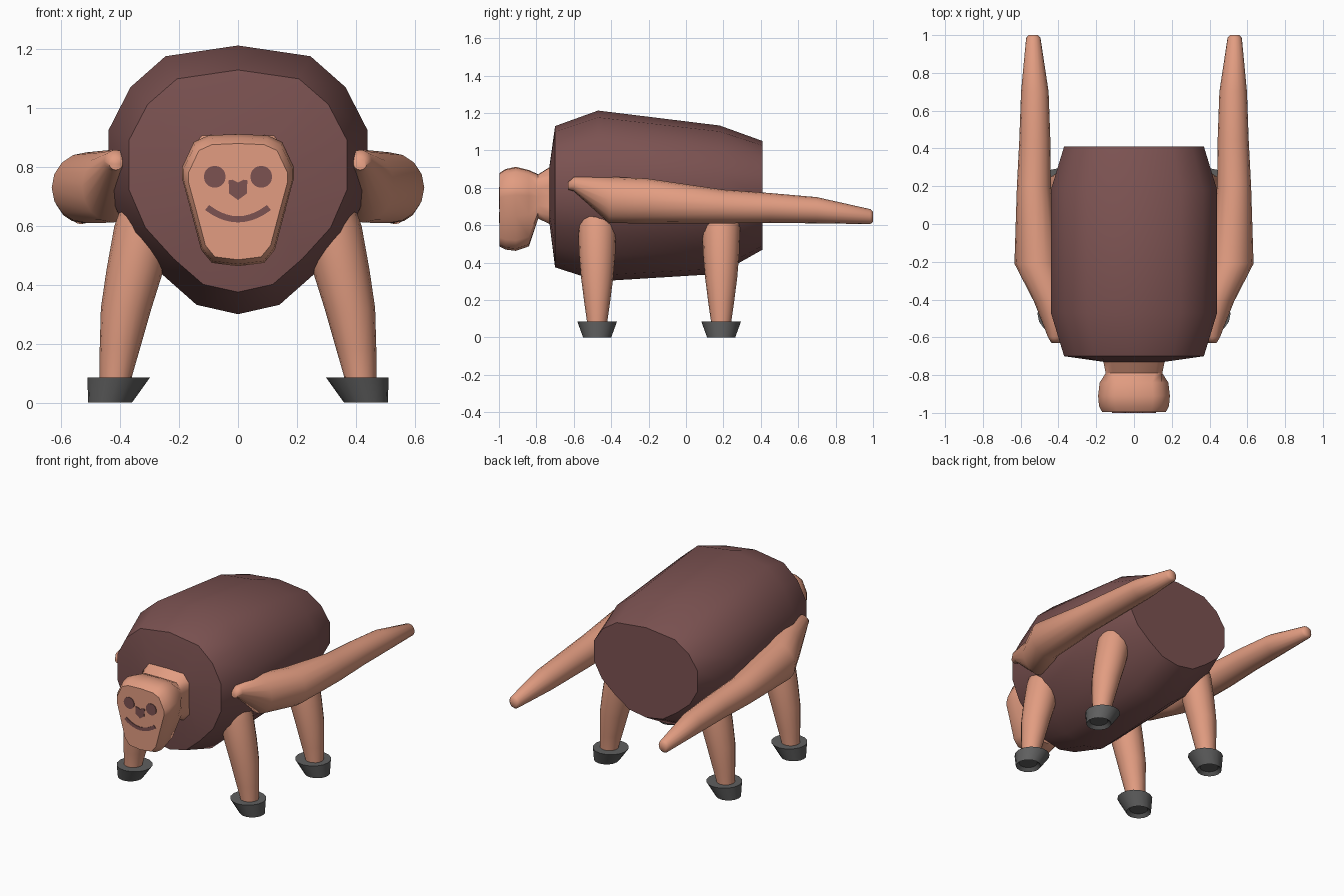
import bpy, bmesh, math

if "Cube" in bpy.data.objects:
    bpy.data.objects.remove(bpy.data.objects["Cube"])


def material(name, rgb):
    m = bpy.data.materials.new(name)
    m.diffuse_color = (*rgb, 1)
    m.use_nodes = True
    m.node_tree.nodes["Principled BSDF"].inputs["Base Color"].default_value = m.diffuse_color
    return m


BROWN = material("brown fur", (0.20, 0.085, 0.083))
SKIN = material("tan skin", (0.76, 0.335, 0.22))
GREY = material("dark grey", (0.115, 0.115, 0.115))


def loft(name, rings, mat, angle=40, inset=0.0):
    """Skin a list of closed point rings, cap both ends, smooth by angle."""
    bm = bmesh.new()
    vs = [[bm.verts.new(p) for p in r] for r in rings]
    n = len(vs[0])
    for a, b in zip(vs, vs[1:]):
        for i in range(n):
            j = (i + 1) % n
            bm.faces.new((a[i], a[j], b[j], b[i]))
    first = bm.faces.new(vs[0][::-1])
    bm.faces.new(vs[-1])
    bmesh.ops.recalc_face_normals(bm, faces=bm.faces)
    if inset:
        bmesh.ops.inset_region(bm, faces=[first], thickness=inset, depth=-0.02)
    me = bpy.data.meshes.new(name)
    bm.to_mesh(me)
    bm.free()
    me.materials.append(mat)
    ob = bpy.data.objects.new(name, me)
    bpy.context.collection.objects.link(ob)
    bpy.ops.object.select_all(action='DESELECT')
    ob.select_set(True)
    bpy.context.view_layer.objects.active = ob
    bpy.ops.object.shade_smooth_by_angle(angle=math.radians(angle))
    return ob


def section(half, y, w, z0, z1):
    """Mirror a half outline in unit coordinates and place it across y."""
    full = half + [(-x, z) for x, z in half[-2:0:-1]]
    return [(x * w, y, (z0 + z1) / 2 + z * (z1 - z0) / 2) for x, z in full]


def circle(n):
    return [(math.cos(2 * math.pi * i / n), math.sin(2 * math.pi * i / n)) for i in range(n)]


# Body
body_outline = [(0, 1), (.56, .92), (.83, .69), (1, .37), (1, -.08),
                (.85, -.42), (.59, -.70), (.32, -.93), (0, -1)]
box_outline = [(0, 1), (.75, .98), (1, .65), (1, .35), (1, 0),
               (1, -.4), (1, -.7), (.75, -1), (0, -1)]
body = [section(box_outline, -.73, .16, .61, .915)]
body += [section(body_outline, *s) for s in (
    (-.70, .37, .375, 1.13), (-.47, .44, .30, 1.213),
    (.18, .44, .34, 1.133), (.41, .37, .47, 1.05))]
loft("body", body, BROWN, 55)

# Head and neck
head_outline = [(0, 1), (.53, .98), (.79, .88), (1, .5), (1, .33),
                (.84, -.17), (.66, -.75), (.47, -.95), (0, -1)]
head = [section(head_outline, *s) for s in (
    (-.996, .168, .485, .88), (-.965, .185, .47, .90), (-.91, .19, .463, .912),
    (-.84, .182, .487, .895))]
head += [section(box_outline, *s) for s in ((-.79, .15, .635, .872), (-.715, .165, .60, .92))]
loft("head", head, SKIN, 45)


# Face markings as thin plates
def plate(name, pts):
    loft(name, [[(x, y, z) for x, z in pts] for y in (-1.0, -.994)], BROWN, 30)


for side, label in ((-1, "left"), (1, "right")):
    plate(label + "_eye", [(side * .079 + .037 * c, .767 + .037 * s) for c, s in circle(20)])
plate("nose", [(-.032, .755), (-.018, .757), (0, .747), (.018, .757),
               (.032, .755), (.03, .71), (0, .688), (-.03, .71)])
xs = [i / 5 for i in range(-5, 6)]
plate("mouth", [(.112 * t, .612 + .042 * t * t) for t in xs] +
      [(.098 * t, .633 + .038 * t * t) for t in reversed(xs)])

# Limbs on both sides
arm = [(.415, -.63, .81, .022, .02), (.415, -.60, .82, .04, .038),
       (.425, -.41, .735, .105, .124), (.515, -.21, .73, .118, .12),
       (.53, .2, .70, .09, .09), (.525, .45, .692, .082, .08), (.525, .7, .68, .073, .07),
       (.533, .985, .646, .038, .04), (.533, 1.0, .645, .025, .027)]
leg = [(.415, .06, .054), (.415, .09, .055), (.402, .18, .068), (.38, .32, .086),
       (.35, .45, .097), (.318, .60, .102), (.29, .70, .095), (.27, .77, .06)]
foot = [(.435, 0, .075), (.405, .085, .106)]
for s, label in ((-1, "left"), (1, "right")):
    loft(label + "_arm", [[(s * (x + rx * c), y, z + rz * k) for c, k in circle(16)]
                          for x, y, z, rx, rz in arm], SKIN, 60)
    for y, place in ((-.475, "front"), (.188, "back")):
        for part, rows, mat, inset in (("leg", leg, SKIN, 0), ("foot", foot, GREY, .02)):
            rings = [[(s * (x + r * c), y + r * k, z) for c, k in circle(16)]
                     for x, z, r in rows]
            loft(f"{label}_{place}_{part}", rings, mat, 40, inset)
